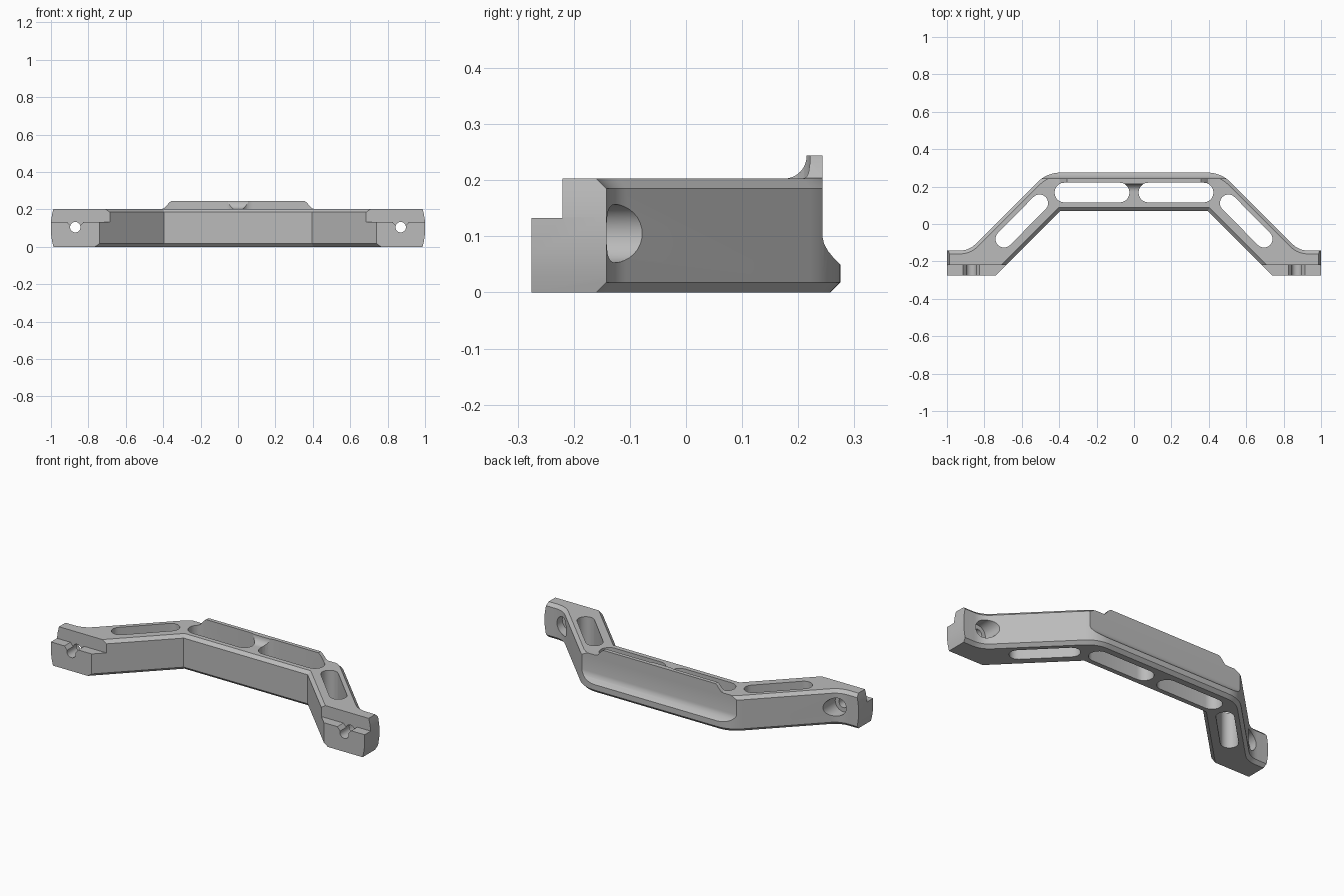
import bpy, bmesh, math
from mathutils import Vector

cube = bpy.data.objects.get("Cube")
if cube:
    bpy.data.objects.remove(cube, do_unlink=True)

metal = bpy.data.materials.new("plain_grey")
metal.use_nodes = True
GREY = (0.5, 0.5, 0.5, 1)
metal.diffuse_color = GREY
metal.node_tree.nodes["Principled BSDF"].inputs["Base Color"].default_value = GREY

PLACE = {"x": lambda u, v, w: (w, u, v),
         "y": lambda u, v, w: (u, w, v),
         "z": lambda u, v, w: (u, v, w)}


def prism(name, points, axis, start, end, chamfer=0, keep=None):
    """Extrude a flat profile along an axis, optionally chamfering chosen edges."""
    bm = bmesh.new()
    rings = [[bm.verts.new(PLACE[axis](u, v, w)) for u, v in points] for w in (start, end)]
    n = len(points)
    for i in range(n):
        j = (i + 1) % n
        bm.faces.new((rings[0][i], rings[0][j], rings[1][j], rings[1][i]))
    bm.faces.new(rings[0][::-1])
    bm.faces.new(rings[1])
    bmesh.ops.recalc_face_normals(bm, faces=bm.faces)
    if chamfer:
        edges = [e for e in bm.edges if keep(e)]
        bmesh.ops.bevel(bm, geom=edges, offset=chamfer, segments=1, affect='EDGES')
    mesh = bpy.data.meshes.new(name)
    bm.to_mesh(mesh)
    bm.free()
    mesh.materials.append(metal)
    obj = bpy.data.objects.new(name, mesh)
    bpy.context.collection.objects.link(obj)
    return obj


def combine(target, other, operation):
    """Apply a boolean and discard the helper."""
    mod = target.modifiers.new("cut", 'BOOLEAN')
    mod.operation, mod.object, mod.solver = operation, other, 'EXACT'
    bpy.context.view_layer.objects.active = target
    bpy.ops.object.modifier_apply(modifier=mod.name)
    bpy.data.objects.remove(other, do_unlink=True)


def arc(cx, cy, r, a0, a1, steps=10):
    return [(cx + r * math.cos(math.radians(a0 + (a1 - a0) * i / steps)),
             cy + r * math.sin(math.radians(a0 + (a1 - a0) * i / steps)))
            for i in range(steps + 1)]


def fillet(corner, before, after, reach, steps=8):
    """Round a profile corner with a quadratic curve."""
    c = Vector(corner)
    p = c + (Vector(before) - c).normalized() * reach
    q = c + (Vector(after) - c).normalized() * reach
    curve = []
    for i in range(steps + 1):
        t = i / steps
        curve.append(tuple(p * (1 - t) ** 2 + c * 2 * t * (1 - t) + q * t * t))
    return curve


def slot(p, q, r):
    """Stadium outline around the segment p-q."""
    a = math.degrees(math.atan2(q[1] - p[1], q[0] - p[0]))
    return arc(*q, r, a - 90, a + 90) + arc(*p, r, a + 90, a + 270)


def mirrored(points):
    return points + [(-u, v) for u, v in reversed(points)]


# Bracket body: bent bar with a mounting pad at each end
TOP, BACK, FRONT, PAD_BACK = 0.203, 0.275, -0.275, -0.142
shoulder, heel = (0.465, BACK), (0.882, PAD_BACK)
half = [(0.395, 0.07), (0.74, FRONT), (1.05, FRONT), (1.05, PAD_BACK)]
half += fillet(heel, (1.05, PAD_BACK), shoulder, 0.05)
half += fillet(shoulder, heel, (0, BACK), 0.075)


def rim(edge):
    a, b = (v.co for v in edge.verts)
    mid = (a + b) / 2
    return abs(a.z - b.z) < 0.001 and mid.y > FRONT + 0.01 and abs(mid.x) < 1.04


body = prism("bracket_body", mirrored(half), "z", 0, TOP, 0.018, rim)

# Slightly crowned ends
crown = [(0.984, -0.01), (0.994, 0.03), (1, 0.07), (1, 0.135), (0.994, 0.175), (0.984, 0.215)]
combine(body, prism("end_crown", mirrored(crown), "y", -0.5, 0.5), 'INTERSECT')

# Raised rear tab with a concave root and sloped ends
tab = prism("rear_tab", [(0.26, 0.15), (0.26, 0.244)] + [(0.215, 0.244)]
            + arc(0.175, 0.243, 0.04, 0, -90)[1:] + [(0.175, 0.15)], "x", -0.5, 0.5)
ends = [(0.41, 0.14), (0.41, 0.202), (0.395, 0.206), (0.368, 0.236), (0.35, 0.25)]
combine(tab, prism("tab_ends", mirrored(ends), "y", 0, 0.5), 'INTERSECT')
combine(body, tab, 'UNION')

# Rear wall set back above a rounded lower ledge
recess = [(0.4, 0.035), (0.29, 0.035), (0.262, 0.063), (0.253, 0.074), (0.246, 0.087),
          (0.243, 0.1), (0.243, 0.4), (0.4, 0.4)]
combine(body, prism("rear_recess", recess, "x", -1.2, 1.2), 'DIFFERENCE')

HOLE_Z = 0.105
for side in (-1, 1):
    # Lightening slots through the centre bar and the slanted arms
    for p, q, r in (((0.077, 0.168), (0.372, 0.168), 0.053),
                    ((0.505, 0.112), (0.695, -0.08), 0.046)):
        outline = slot((side * p[0], p[1]), (side * q[0], q[1]), r)
        combine(body, prism("slot", outline, "z", -0.1, 0.4), 'DIFFERENCE')

    # Step across the front of the pad
    x0, x1 = side * 0.6, side * 1.2
    step = [(FRONT - 0.1, 0.133), (-0.22, 0.133), (-0.22, 0.4), (FRONT - 0.1, 0.4)]
    combine(body, prism("pad_step", step, "x", x0, x1), 'DIFFERENCE')

    # Flared groove, bolt hole and counterbore
    x = side * 0.87
    groove = [(x - 0.05, 0.14), (x - 0.026, 0.112), (x + 0.026, 0.112), (x + 0.05, 0.14)]
    combine(body, prism("groove", groove, "y", -0.4, -0.22), 'DIFFERENCE')
    for r, y0, y1 in ((0.028, -0.4, 0), (0.052, -0.19, 0.1)):
        ring = arc(x, HOLE_Z, r, 0, 360, 32)[:-1]
        combine(body, prism("bolt_hole", ring, "y", y0, y1), 'DIFFERENCE')

bpy.ops.object.select_all(action='DESELECT')
body.select_set(True)
bpy.context.view_layer.objects.active = body
bpy.ops.object.shade_smooth_by_angle(angle=math.radians(25))
